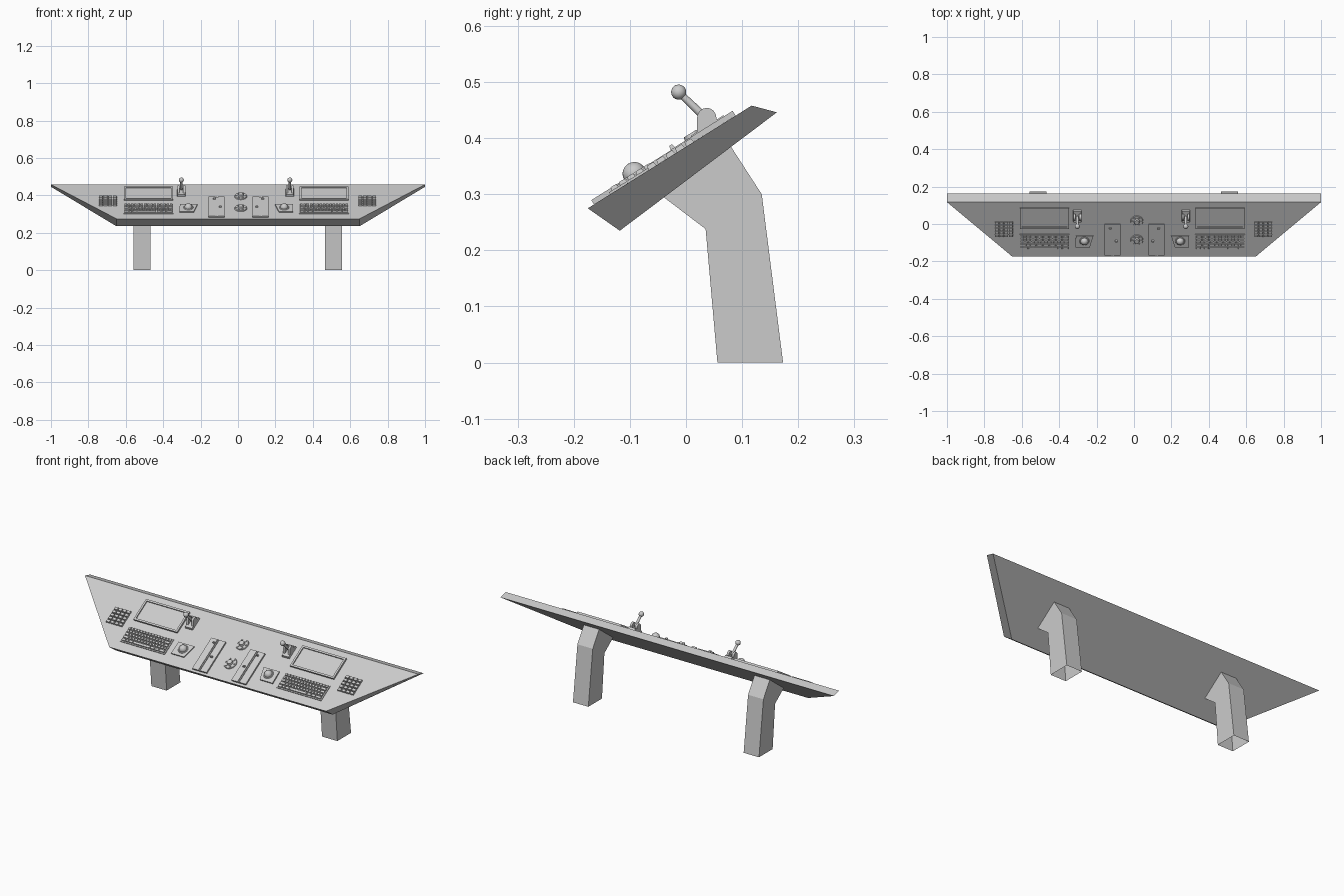
import bpy, bmesh, math
from mathutils import Matrix, Vector

if "Cube" in bpy.data.objects:
    bpy.data.objects.remove(bpy.data.objects["Cube"])

# Frame of the sloping desktop: u = x, v = up the slope, h = off the surface
V = Vector((0, 0.847, 0.531)).normalized()
N = Vector((1, 0, 0)).cross(V)
DESK = Matrix((
    (1, 0, 0, 0),
    (0, V.y, N.y, -0.175),
    (0, V.z, N.z, 0.275),
    (0, 0, 0, 1)))


def finish(name, bm, matrix=None, smooth=False):
    bmesh.ops.recalc_face_normals(bm, faces=bm.faces)
    mesh = bpy.data.meshes.new(name)
    bm.to_mesh(mesh)
    bm.free()
    ob = bpy.data.objects.new(name, mesh)
    bpy.context.collection.objects.link(ob)
    if matrix:
        ob.matrix_world = matrix
    if smooth:
        bpy.context.view_layer.objects.active = ob
        ob.select_set(True)
        bpy.ops.object.shade_smooth_by_angle(angle=math.radians(40))
        ob.select_set(False)
    return ob


def box(bm, u0, u1, v0, v1, h0, h1, taper=0.0):
    vs = bmesh.ops.create_cube(bm, size=1)['verts']
    for p in vs:
        t = taper if p.co.z > 0 else 0
        p.co = ((u0 + t if p.co.x < 0 else u1 - t),
                (v0 + t if p.co.y < 0 else v1 - t),
                (h0 if p.co.z < 0 else h1))


def prism(bm, bottom, top, caps=True):
    a = [bm.verts.new(p) for p in bottom]
    b = [bm.verts.new(p) for p in top]
    n = len(a)
    for i in range(n):
        bm.faces.new((a[i], a[(i + 1) % n], b[(i + 1) % n], b[i]))
    if caps:
        bm.faces.new(a[::-1])
        bm.faces.new(b)


def disc(bm, u, v, h0, h1, r0, r1, seg=24):
    bmesh.ops.create_cone(bm, cap_ends=True, segments=seg, radius1=r0, radius2=r1, depth=h1 - h0,
                          matrix=Matrix.Translation((u, v, (h0 + h1) / 2)))


# Desktop slab
bm = bmesh.new()
prism(bm,
      [(-0.65, -0.118, 0.235), (0.65, -0.118, 0.235), (1, 0.162, 0.446), (-1, 0.162, 0.446)],
      [(-0.65, -0.175, 0.275), (0.65, -0.175, 0.275), (1, 0.117, 0.458), (-1, 0.117, 0.458)])
finish("desktop", bm)

# Bent legs, open at both ends
LEG = [(0.056, 0), (0.173, 0), (0.135, 0.30), (0.08, 0.385), (-0.04, 0.295), (0.035, 0.238)]
for side, x in (("left", -0.513), ("right", 0.511)):
    bm = bmesh.new()
    prism(bm, [(x - 0.046, y, z) for y, z in LEG], [(x + 0.046, y, z) for y, z in LEG])
    bm.faces.ensure_lookup_table()
    ends = [f for f in bm.faces if abs(f.calc_center_median().z) < 1e-4]
    bmesh.ops.delete(bm, geom=ends, context='FACES_ONLY')
    finish(side + "_leg", bm)

for side, s in (("left", -1), ("right", 1)):
    # Monitor: raised frame around a recessed screen
    c = -0.479 if s < 0 else 0.46
    bm = bmesh.new()
    u0, u1, v0, v1, t = c - 0.131, c + 0.131, 0.182, 0.311, 0.01
    box(bm, u0, u1, v0, v0 + t, 0, 0.01)
    box(bm, u0, u1, v1 - t, v1, 0, 0.01)
    box(bm, u0, u0 + t, v0 + t, v1 - t, 0, 0.01)
    box(bm, u1 - t, u1, v0 + t, v1 - t, 0, 0.01)
    finish(side + "_monitor_frame", bm, DESK)
    bm = bmesh.new()
    box(bm, u0 + t, u1 - t, v0 + t, v1 - t, 0, 0.004)
    finish(side + "_screen", bm, DESK)

    # Keyboard: base plate with staggered keys and a space bar
    bm = bmesh.new()
    u0, u1, v0, v1 = c - 0.134, c + 0.134, 0.047, 0.143
    box(bm, u0, u1, v0, v1, 0, 0.004)
    cols, rows = 15, 5
    pu, pv = (u1 - u0 - 0.008) / cols, (v1 - v0 - 0.008) / rows
    for r in range(rows):
        cells = [(i, i + 1) for i in range(cols)]
        if r == 0:
            cells = [(0, 1.5), (1.5, 2.5), (2.5, 4), (4, 10), (10, 11.5), (11.5, 13), (13, 15)]
        elif r < 4:
            k = 2.5 - 0.5 * r
            cells = [(0, k)] + [(k + i, k + i + 1) for i in range(12)] + [(k + 12, cols)]
        for a, b in cells:
            box(bm, u0 + 0.004 + a * pu + 0.0015, u0 + 0.004 + b * pu - 0.0015,
                v0 + 0.004 + r * pv + 0.0015, v0 + 0.004 + (r + 1) * pv - 0.0015, 0.003, 0.01, 0.0015)
    finish(side + "_keyboard", bm, DESK)

    # Number pad keys set straight into the desktop
    bm = bmesh.new()
    c = -0.695 if s < 0 else 0.692
    for i in range(4):
        for j in range(5):
            a, b = c - 0.049 + i * 0.0248, 0.128 + j * 0.0197
            box(bm, a, a + 0.0215, b, b + 0.0165, 0, 0.008, 0.0015)
    finish(side + "_number_pad", bm, DESK)

    # Trackball: slanted plate, collar and ball
    c = -0.265 if s < 0 else 0.247
    bm = bmesh.new()
    plate = [(0.048, 0.062), (-0.028, 0.062), (-0.048, 0.135), (0.046, 0.135)]
    prism(bm, [(c + s * u, v, 0) for u, v in plate], [(c + s * u, v, 0.007) for u, v in plate])
    finish(side + "_trackball_plate", bm, DESK)
    bm = bmesh.new()
    disc(bm, c, 0.103, 0.006, 0.01, 0.027, 0.024)
    bmesh.ops.create_uvsphere(bm, u_segments=24, v_segments=14, radius=0.021,
                              matrix=Matrix.Translation((c, 0.103, 0.008)))
    finish(side + "_trackball", bm, DESK, True)

    # Slider panel: two strips with a gap, each with a knob
    c = -0.114 if s < 0 else 0.121
    bm = bmesh.new()
    box(bm, c - 0.043, c + 0.043, 0.013, 0.208, 0, 0.005)
    for a, b in ((-0.043, -0.006), (-0.002, 0.002), (0.006, 0.043)):
        box(bm, c + a, c + b, 0.013, 0.208, 0.004, 0.009)
    for du, v in ((0.02, 0.105), (-0.012, 0.185)):
        box(bm, c - s * du - 0.007, c - s * du + 0.007, v - 0.005, v + 0.005, 0.008, 0.017, 0.002)
    finish(side + "_slider_panel", bm, DESK)

    # Joystick: base plate, two round-topped cheeks, stick and ball grip
    c = -0.303 if s < 0 else 0.277
    bm = bmesh.new()
    box(bm, c - 0.022, c + 0.022, 0.222, 0.295, 0, 0.012, 0.002)
    finish(side + "_joystick_base", bm, DESK)
    bm = bmesh.new()
    lug = [(0.02, 0.39), (0.054, 0.41)]
    lug += [(0.037 + 0.017 * math.cos(i * math.pi / 8), 0.437 + 0.017 * math.sin(i * math.pi / 8))
            for i in range(9)]
    for a, b in ((-0.021, -0.009), (0.009, 0.021)):
        prism(bm, [(c + a, y, z) for y, z in lug], [(c + b, y, z) for y, z in lug])
    finish(side + "_joystick_cheeks", bm, None, True)
    bm = bmesh.new()
    p, q = Vector((c, 0.037, 0.434)), Vector((c, -0.013, 0.482))
    rot = (q - p).to_track_quat('Z', 'Y').to_matrix().to_4x4()
    bmesh.ops.create_cone(bm, cap_ends=True, segments=16, radius1=0.0075, radius2=0.006,
                          depth=(q - p).length, matrix=Matrix.Translation((p + q) / 2) @ rot)
    bmesh.ops.create_uvsphere(bm, u_segments=20, v_segments=12, radius=0.0135,
                              matrix=Matrix.Translation(q) @ rot)
    finish(side + "_joystick_stick", bm, None, True)

# Two rotary dials on the centre line: notched ring and knob
for name, v in (("upper_dial", 0.225), ("lower_dial", 0.105)):
    bm = bmesh.new()
    disc(bm, 0.015, v, 0, 0.005, 0.034, 0.032, 32)
    disc(bm, 0.015, v, 0.004, 0.016, 0.016, 0.013)
    for i in range(6):
        a = i * math.pi / 3
        disc(bm, 0.015 + 0.024 * math.cos(a), v + 0.024 * math.sin(a), 0.004, 0.008, 0.005, 0.004, 10)
    finish(name, bm, DESK, True)
